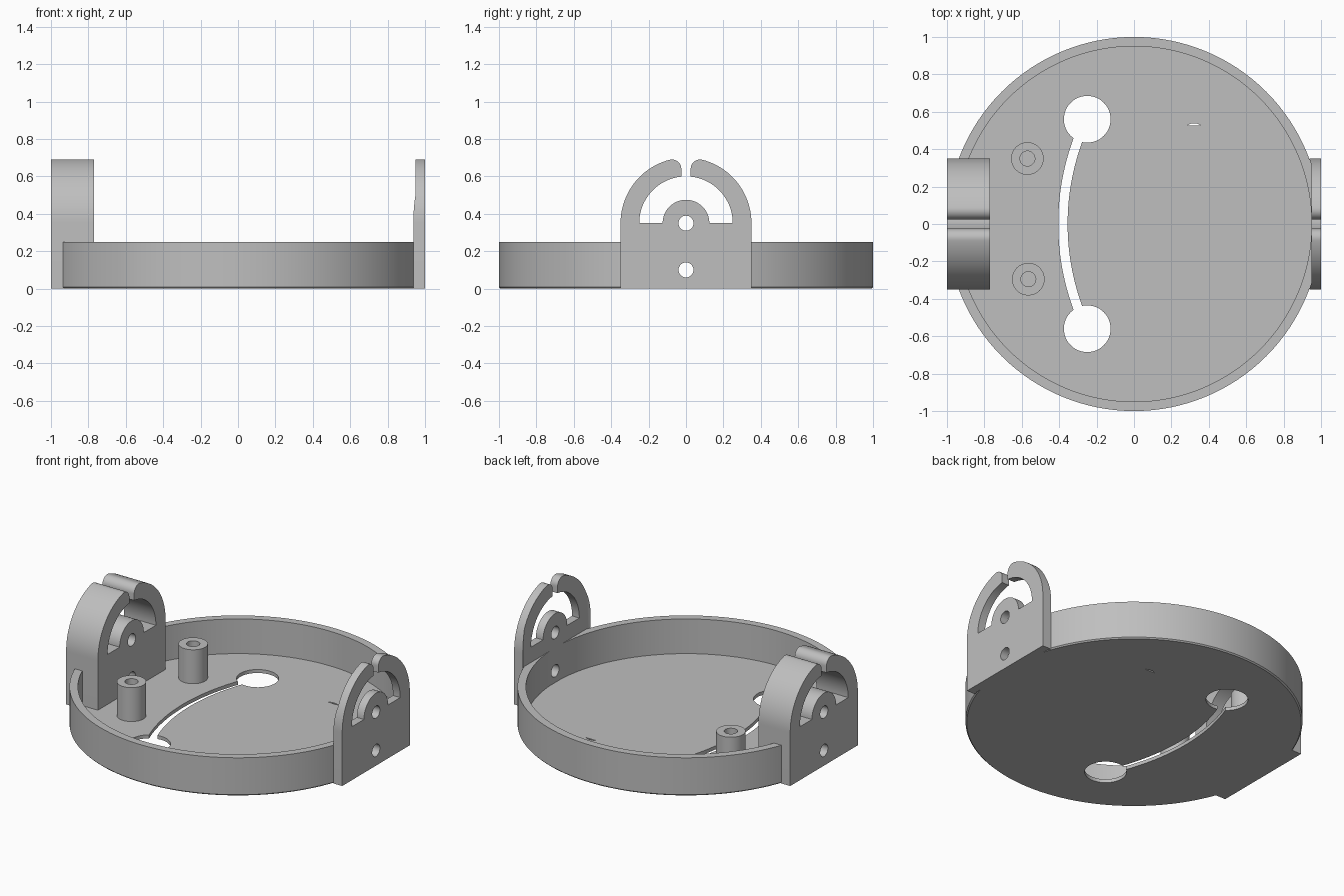
import bpy, bmesh
from math import sin, cos, pi, sqrt, atan2, asin
from mathutils import Vector

cube = bpy.data.objects.get("Cube")
if cube:
    bpy.data.objects.remove(cube, do_unlink=True)

grey = bpy.data.materials.new("matte_grey")
grey.use_nodes = True
colour = (0.52, 0.52, 0.52, 1)
grey.diffuse_color = colour
grey.node_tree.nodes["Principled BSDF"].inputs["Base Color"].default_value = colour


def arc(cx, cy, r, a0, a1, n):
    """Points along a circular arc, ends included."""
    return [(cx + r * cos(a0 + (a1 - a0) * i / n),
             cy + r * sin(a0 + (a1 - a0) * i / n)) for i in range(n + 1)]


def circle(cx, cy, r, n=48):
    return arc(cx, cy, r, 0, 2 * pi, n)[:-1]


def finish(name, bm):
    bmesh.ops.recalc_face_normals(bm, faces=bm.faces)
    mesh = bpy.data.meshes.new(name)
    bm.to_mesh(mesh)
    bm.free()
    mesh.materials.append(grey)
    obj = bpy.data.objects.new(name, mesh)
    bpy.context.collection.objects.link(obj)
    return obj


def prism(name, pts, lo, hi, axis="z"):
    """Extrude an outline along z (outline is x, y) or x (outline is y, z)."""
    bm = bmesh.new()
    place = (lambda p: (p[0], p[1], lo)) if axis == "z" else (lambda p: (lo, p[0], p[1]))
    face = bm.faces.new([bm.verts.new(place(p)) for p in pts])
    top = bmesh.ops.extrude_face_region(bm, geom=[face])["geom"]
    step = Vector((0, 0, hi - lo)) if axis == "z" else Vector((hi - lo, 0, 0))
    bmesh.ops.translate(bm, vec=step, verts=[v for v in top if isinstance(v, bmesh.types.BMVert)])
    return finish(name, bm)


def select(obj):
    bpy.ops.object.select_all(action="DESELECT")
    obj.select_set(True)
    bpy.context.view_layer.objects.active = obj


def cut(obj, *outline):
    """Subtract a prism from the object."""
    cutter = prism("cutter", *outline)
    cutter.hide_render = True
    mod = obj.modifiers.new("cut", "BOOLEAN")
    mod.operation, mod.solver, mod.object = "DIFFERENCE", "EXACT", cutter
    select(obj)
    bpy.ops.object.modifier_apply(modifier=mod.name)
    bpy.data.objects.remove(cutter, do_unlink=True)


FLOOR, RIM = 0.023, 0.25
BOLT_LOW, BOLT_HIGH, BOLT_R = 0.1, 0.35, 0.04

# Round tray: turned profile with a small chamfer at the foot
bm = bmesh.new()
profile = [(0, 0), (0.992, 0), (1, 0.008), (1, RIM), (0.95, RIM), (0.95, FLOOR), (0, FLOOR)]
verts = [bm.verts.new((r, 0, z)) for r, z in profile]
edges = [bm.edges.new(pair) for pair in zip(verts, verts[1:])]
bmesh.ops.spin(bm, geom=verts + edges, axis=(0, 0, 1), cent=(0, 0, 0),
               angle=2 * pi, steps=128, use_duplicate=False)
bmesh.ops.remove_doubles(bm, verts=bm.verts, dist=0.0001)
tray = finish("tray", bm)

# Two round openings joined by a curved slot, and a small slit
HOLE_Y, SLOT_X, SLOT_R = 0.56, 0.92, 1.3
for side in (-1, 1):
    cut(tray, circle(-0.25, side * HOLE_Y, 0.125), -0.1, 0.1)
sweep = asin(0.5 / SLOT_R)
slot = (arc(SLOT_X, 0, SLOT_R + 0.025, pi - sweep, pi + sweep, 32)
        + arc(SLOT_X, 0, SLOT_R - 0.025, pi + sweep, pi - sweep, 32))
cut(tray, slot, -0.1, 0.1)
cut(tray, [(0.283, 0.527), (0.357, 0.527), (0.335, 0.538), (0.305, 0.538)], -0.1, 0.1)
cut(tray, circle(0, BOLT_LOW, BOLT_R, 32), -1.2, 1.2, "x")

# Bracket outline: plate, split arch with rounded tips, central hub
R, INNER, HUB, GAP, TIP = 0.35, 0.25, 0.125, 0.025, 0.05
tip_y = GAP + TIP
tip_z = sqrt((R - TIP) ** 2 - tip_y ** 2)
tip_angle = atan2(tip_z, tip_y)
half = [(R, 0)]
half += arc(0, BOLT_HIGH, R, 0, tip_angle, 24)
half += arc(tip_y, BOLT_HIGH + tip_z, TIP, tip_angle, pi, 12)[1:]
half += arc(0, BOLT_HIGH, INNER, pi / 2 - asin(GAP / INNER), 0, 24)
half += arc(0, BOLT_HIGH, HUB, 0, pi / 2, 16)
outline = half + [(-y, z) for y, z in reversed(half[:-1])]

brackets = []
for name, lo, hi in (("right_bracket", -1, -0.77), ("left_bracket", 0.9, 1)):
    bracket = prism(name, outline, lo, hi, "x")
    for z in (BOLT_LOW, BOLT_HIGH):
        cut(bracket, circle(0, z, BOLT_R, 32), -1.2, 1.2, "x")
    brackets.append(bracket)

# Thin the left bracket, leaving its sides to meet the tray rim
half_cut = [(0.8, 0.4), (0.934, 0.36), (0.948, 0.318)]
cut(brackets[1], half_cut + [(x, -y) for x, y in reversed(half_cut)], -0.1, 1)

# Screw posts with blind holes
posts = []
for name, x, y in (("back_post", -0.57, 0.35), ("front_post", -0.565, -0.295)):
    post = prism(name, circle(x, y, 0.087), 0.01, 0.245)
    cut(post, circle(x, y, 0.04, 32), FLOOR + 0.01, 0.4)
    posts.append(post)

for obj in [tray] + brackets + posts:
    select(obj)
    bpy.ops.object.shade_smooth_by_angle(angle=pi / 6)
